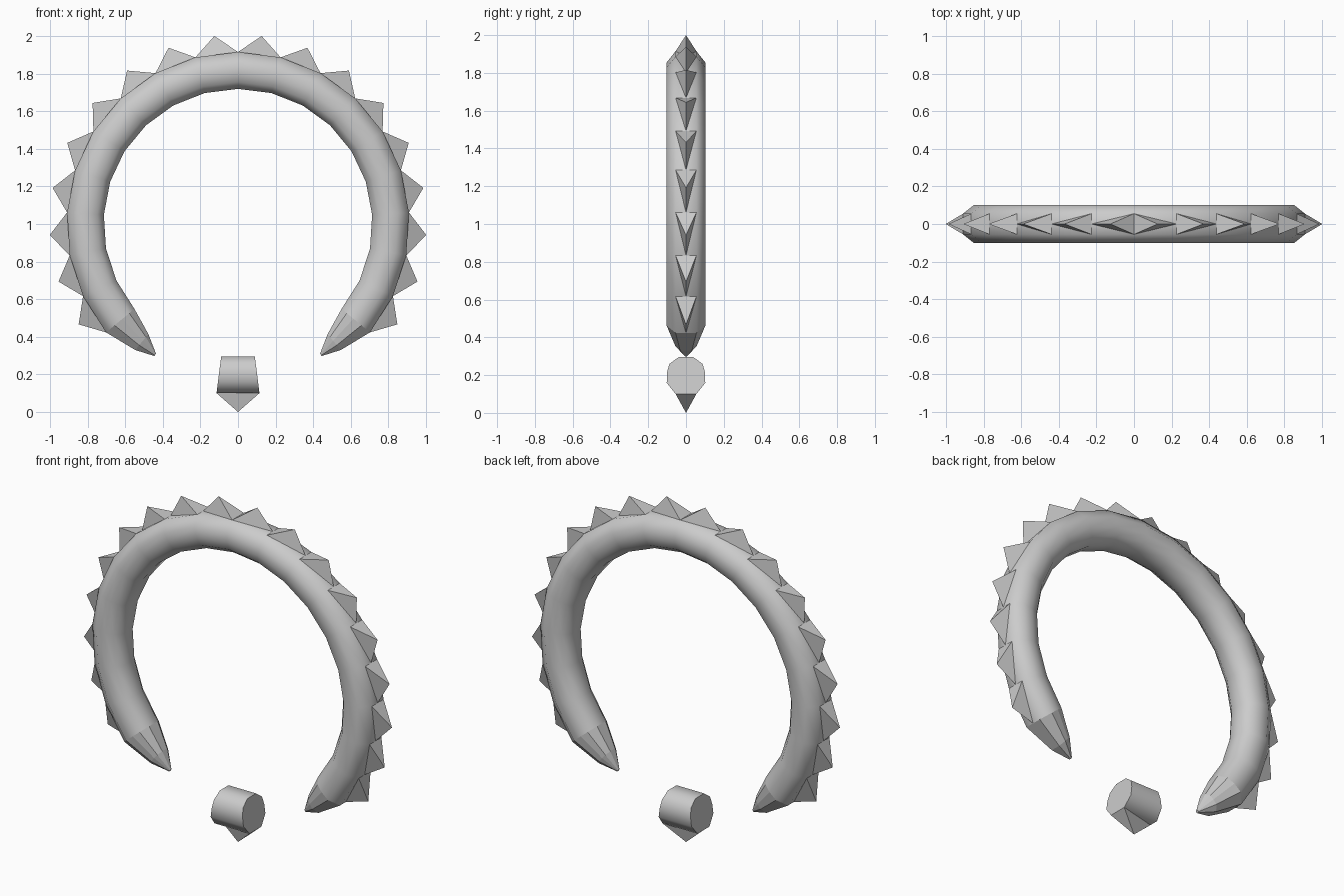
import bpy, bmesh
from math import sin, cos, radians

if "Cube" in bpy.data.objects:
    bpy.data.objects.remove(bpy.data.objects["Cube"])

CZ = 1.004               # ring centre height
STEP = 360 / 25          # one ring segment per spike
MID = 0.813              # radius of the tube centre line
TIP = 1.004              # radius of the spike tips
HALF = [(0.055, 0.911), (0.102, 0.852), (0.101, 0.797), (0.088, 0.751), (0.04, 0.715)]
SECTION = HALF + [(-y, r) for y, r in reversed(HALF)]   # ten-sided tube section


def at(angle, r, y=0.0):
    a = radians(angle)
    return (r * sin(a), y, CZ + r * cos(a))


def finish(name, bm, smooth):
    bmesh.ops.recalc_face_normals(bm, faces=bm.faces[:])
    me = bpy.data.meshes.new(name)
    bm.to_mesh(me)
    bm.free()
    ob = bpy.data.objects.new(name, me)
    bpy.context.collection.objects.link(ob)
    if smooth:
        bpy.ops.object.select_all(action='DESELECT')
        ob.select_set(True)
        bpy.context.view_layer.objects.active = ob
        bpy.ops.object.shade_smooth_by_angle(angle=radians(55))


def sweep(name, stations, smooth):
    """Loft the section through (angle, centre radius, scale) stations."""
    bm = bmesh.new()
    rings = [[bm.verts.new(at(a, c + (r - MID) * s, y * s)) for y, r in SECTION]
             for a, c, s in stations]
    n = len(SECTION)
    for p, q in zip(rings, rings[1:]):
        for i in range(n):
            j = (i + 1) % n
            bm.faces.new((p[i], p[j], q[j], q[i]))
    bm.faces.new(rings[0])
    bm.faces.new(rings[-1])
    finish(name, bm, smooth)


def add_spike(bm, start, end):
    """Three-sided spike: wide at the start angle, pointed at the end angle."""
    w, r = HALF[0]
    a, b, c, t = [bm.verts.new(p) for p in (
        at(start, r, -w), at(start, r, w), at(end, r), at((start + end) / 2, TIP))]
    for f in ((a, b, c), (a, b, t), (b, c, t), (c, a, t)):
        bm.faces.new(f)


# open ring and the loose segment in its gap
sweep("ring_tube", [(k * STEP, MID, 1) for k in range(-9, 10)], True)
sweep("gap_segment", [(180 - STEP / 2, MID, 1), (180 + STEP / 2, MID, 1)], True)

# faceted pointed ends
for side, label in ((1, "right"), (-1, "left")):
    sweep("pointed_end_" + label,
          [(side * 9 * STEP, MID, 1), (side * 141, 0.813, 0.56), (side * 147.8, 0.827, 0.08)],
          False)

# spikes around the outside, mirrored, plus one under the loose segment
bm = bmesh.new()
for side in (1, -1):
    for k in range(9):
        add_spike(bm, side * k * STEP, side * (k + 1) * STEP)
add_spike(bm, 180 - STEP / 2, 180 + STEP / 2)
finish("spikes", bm, False)
